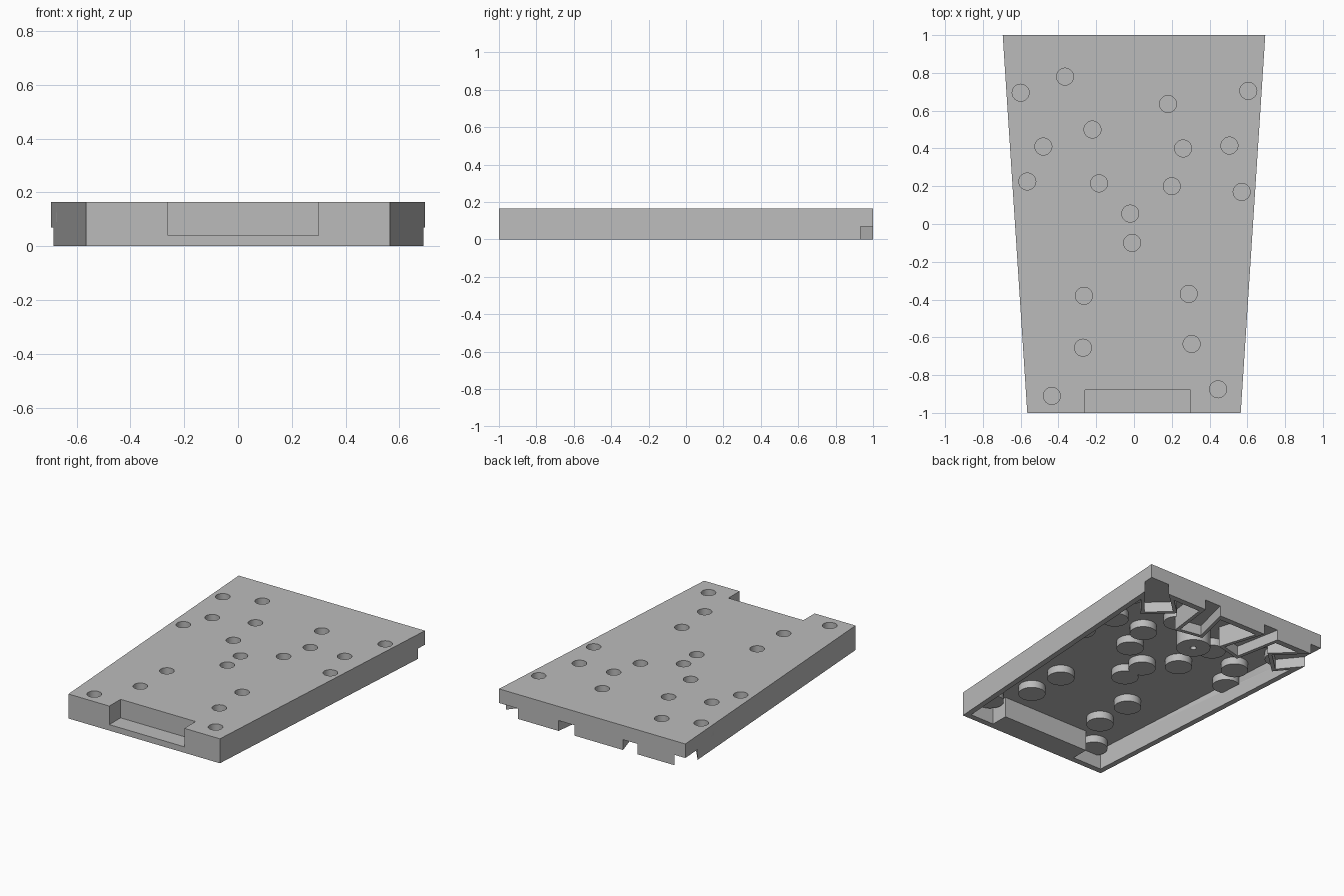
import bpy, bmesh, math
from mathutils import Vector

cube = bpy.data.objects.get("Cube")
if cube:
    bpy.data.objects.remove(cube, do_unlink=True)

grey = bpy.data.materials.new("plain grey")
grey.use_nodes = True
tone = (0.5, 0.5, 0.5, 1)
grey.diffuse_color = tone
grey.node_tree.nodes["Principled BSDF"].inputs["Base Color"].default_value = tone


def prism(name, outline, low, high):
    """Extrude a flat outline from one height to another."""
    bm = bmesh.new()
    face = bm.faces.new([bm.verts.new((x, y, low)) for x, y in outline])
    side = bmesh.ops.extrude_face_region(bm, geom=[face])["geom"]
    bmesh.ops.translate(bm, vec=(0, 0, high - low),
                        verts=[v for v in side if isinstance(v, bmesh.types.BMVert)])
    bmesh.ops.recalc_face_normals(bm, faces=bm.faces)
    mesh = bpy.data.meshes.new(name)
    bm.to_mesh(mesh)
    bm.free()
    mesh.materials.append(grey)
    obj = bpy.data.objects.new(name, mesh)
    bpy.context.collection.objects.link(obj)
    return obj


def disc(x, y, radius, sides=32):
    return [(x + radius * math.cos(i * math.tau / sides),
             y + radius * math.sin(i * math.tau / sides)) for i in range(sides)]


def box(x0, x1, y0, y1):
    return [(x0, y0), (x1, y0), (x1, y1), (x0, y1)]


def tapered(front, back, y0, y1):
    return [(-front, y0), (front, y0), (back, y1), (-back, y1)]


def flare(start, end, w0, w1, grow=0.0):
    """Outline of a channel that widens from start to end."""
    a, b = Vector(start), Vector(end)
    d = (b - a).normalized()
    n = Vector((-d.y, d.x))
    b = b + d * grow
    return [tuple(p) for p in (a + n * (w0 + grow), a - n * (w0 + grow),
                               b - n * (w1 + grow), b + n * (w1 + grow))]


def boolean(obj, cutters, operation="DIFFERENCE"):
    for cutter in cutters:
        mod = obj.modifiers.new("cut", "BOOLEAN")
        mod.operation = operation
        mod.solver = "EXACT"
        mod.object = cutter
    bpy.context.view_layer.update()
    result = obj.evaluated_get(bpy.context.evaluated_depsgraph_get())
    mesh = bpy.data.meshes.new_from_object(result)
    obj.modifiers.clear()
    obj.data = mesh


TOP, PLATE = 0.165, 0.14
OUTER = tapered(0.565, 0.695, -1, 1)
PEGS = [(-.6, .695), (-.365, .78), (.18, .635), (.605, .705), (-.48, .41),
        (-.22, .5), (.26, .4), (.505, .415), (-.565, .225), (-.185, .215),
        (.2, .2), (.57, .17), (-.02, .055), (-.01, -.1), (-.265, -.38),
        (.29, -.37), (-.27, -.655), (.305, -.635), (-.435, -.91), (.445, -.875)]
# Channels: start, end, half widths
CHANNELS = [((.75, 1.1), (.46, .79), .06, .09),
            ((-.81, 1.1), (-.5, .77), .06, .09),
            ((.21, 1.1), (.14, .72), .053, .075),
            ((-.31, 1.1), (-.21, .7), .047, .07)]

# Cutters
envelope = prism("envelope", OUTER, 0, TOP - 0.005)
cavity = prism("cavity", tapered(0.53, 0.655, -0.96, 0.96), -0.1, PLATE)
notch = prism("notch", box(-.26, .3, -1.1, -.88), 0.04, 0.3)
holes = [prism("hole", disc(x, y, .045), 0.1, 0.3) for x, y in PEGS]
slots = [prism("slot", flare(*c), -0.1, 0.07) for c in CHANNELS]

# Hollow tapered deck
deck = prism("deck", OUTER, 0, TOP)
boolean(deck, [cavity, notch] + slots + holes)

# Blind sockets hanging under the deck
for (x, y), hole in zip(PEGS, holes):
    socket = prism("socket", disc(x, y, .085), 0.09, 0.155)
    boolean(socket, [envelope], "INTERSECT")
    boolean(socket, [hole, notch])

# Wall around the front notch
housing = prism("notch_housing", box(-.31, .35, -.98, -.84), 0, 0.155)
boolean(housing, [notch])

# Channel blocks opening through the back wall
for c, slot in zip(CHANNELS, slots):
    block = prism("channel_block", flare(*c, grow=0.025), 0, 0.15)
    boolean(block, [envelope], "INTERSECT")
    boolean(block, slots + holes)

# Screw post with a pilot hole
post = prism("screw_post", disc(0, .58, .107), 0, 0.15)
pilot = prism("pilot", disc(0, .58, .02, 16), -0.1, 0.1)
boolean(post, [pilot] + holes)

for helper in [envelope, cavity, notch, pilot] + holes + slots:
    bpy.data.objects.remove(helper, do_unlink=True)

bpy.ops.object.select_all(action="DESELECT")
for obj in bpy.context.scene.objects:
    if obj.type == "MESH":
        obj.select_set(True)
        bpy.context.view_layer.objects.active = obj
bpy.ops.object.shade_smooth_by_angle(angle=math.radians(30))
